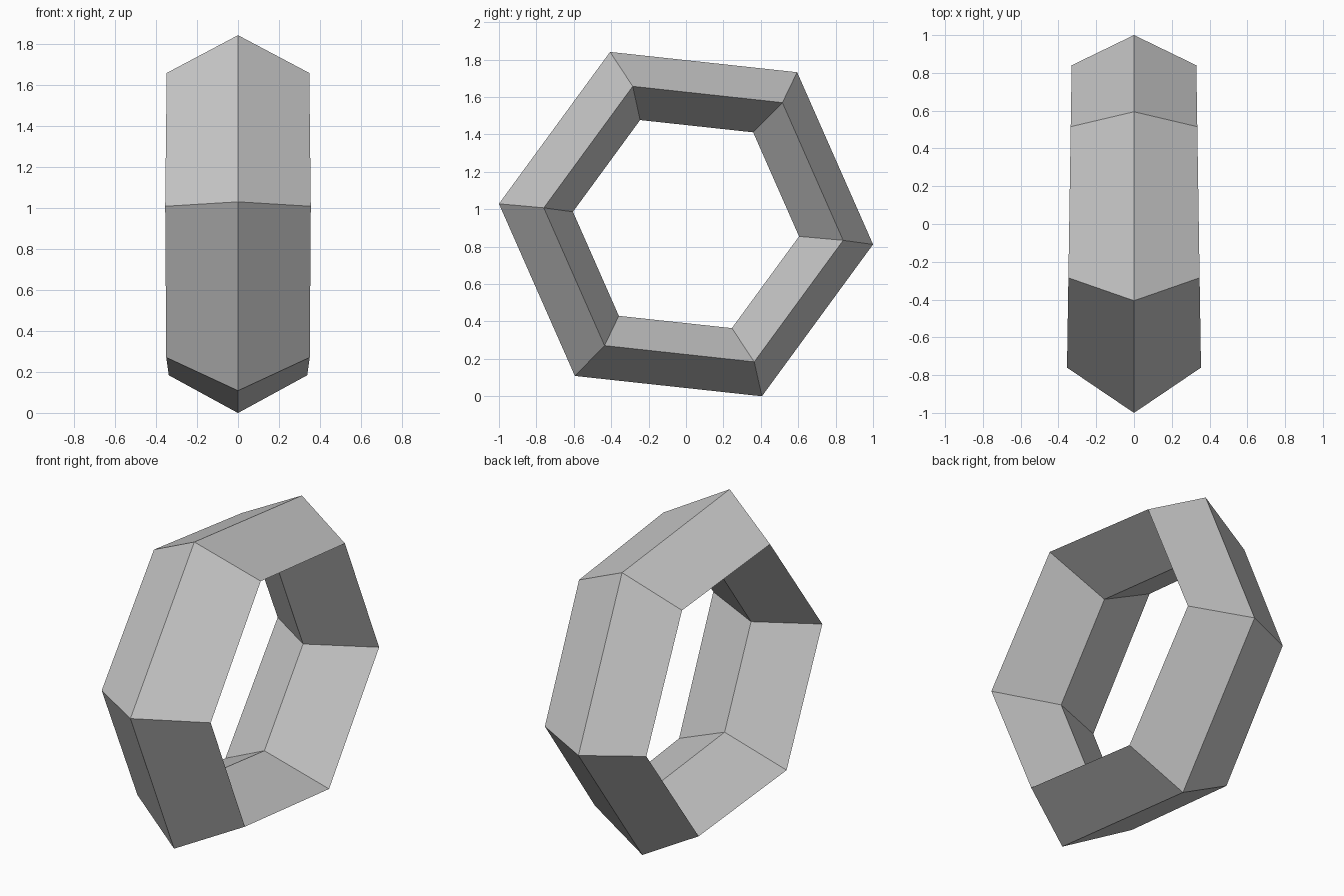
import bpy
import bmesh
import math

# Remove the default object
cube = bpy.data.objects.get("Cube")
if cube:
    bpy.data.objects.remove(cube, do_unlink=True)

# Single light grey material
grey = bpy.data.materials.new("light_grey")
grey.use_nodes = True
colour = (0.58, 0.58, 0.58, 1)
grey.diffuse_color = colour
grey.node_tree.nodes["Principled BSDF"].inputs["Base Color"].default_value = colour

SIDES = 6
CENTRE_Z = 0.92
TURN = math.radians(-6.2)


def ring(bm, radius, half_width=0.0, shift=0.0):
    """Hexagon loop facing x; its width tapers slightly toward the back."""
    verts = []
    for i in range(SIDES):
        a = TURN + i * math.tau / SIDES
        y = radius * math.cos(a) + shift
        z = CENTRE_Z + radius * math.sin(a)
        x = half_width * (1 - 0.045 * y)
        verts.append(bm.verts.new((x, y, z)))
    return verts


# Hexagonal ring with a diamond cross-section
bm = bmesh.new()
loops = [
    ring(bm, 1.006),
    ring(bm, 0.805, 0.343, 0.04),
    ring(bm, 0.608),
    ring(bm, 0.805, -0.343, 0.04),
]
for k, loop in enumerate(loops):
    following = loops[(k + 1) % len(loops)]
    for i in range(SIDES):
        j = (i + 1) % SIDES
        bm.faces.new((loop[i], loop[j], following[j], following[i]))
bmesh.ops.recalc_face_normals(bm, faces=bm.faces)

mesh = bpy.data.meshes.new("hexagonal_ring")
bm.to_mesh(mesh)
bm.free()
mesh.materials.append(grey)
obj = bpy.data.objects.new("hexagonal_ring", mesh)
bpy.context.collection.objects.link(obj)
